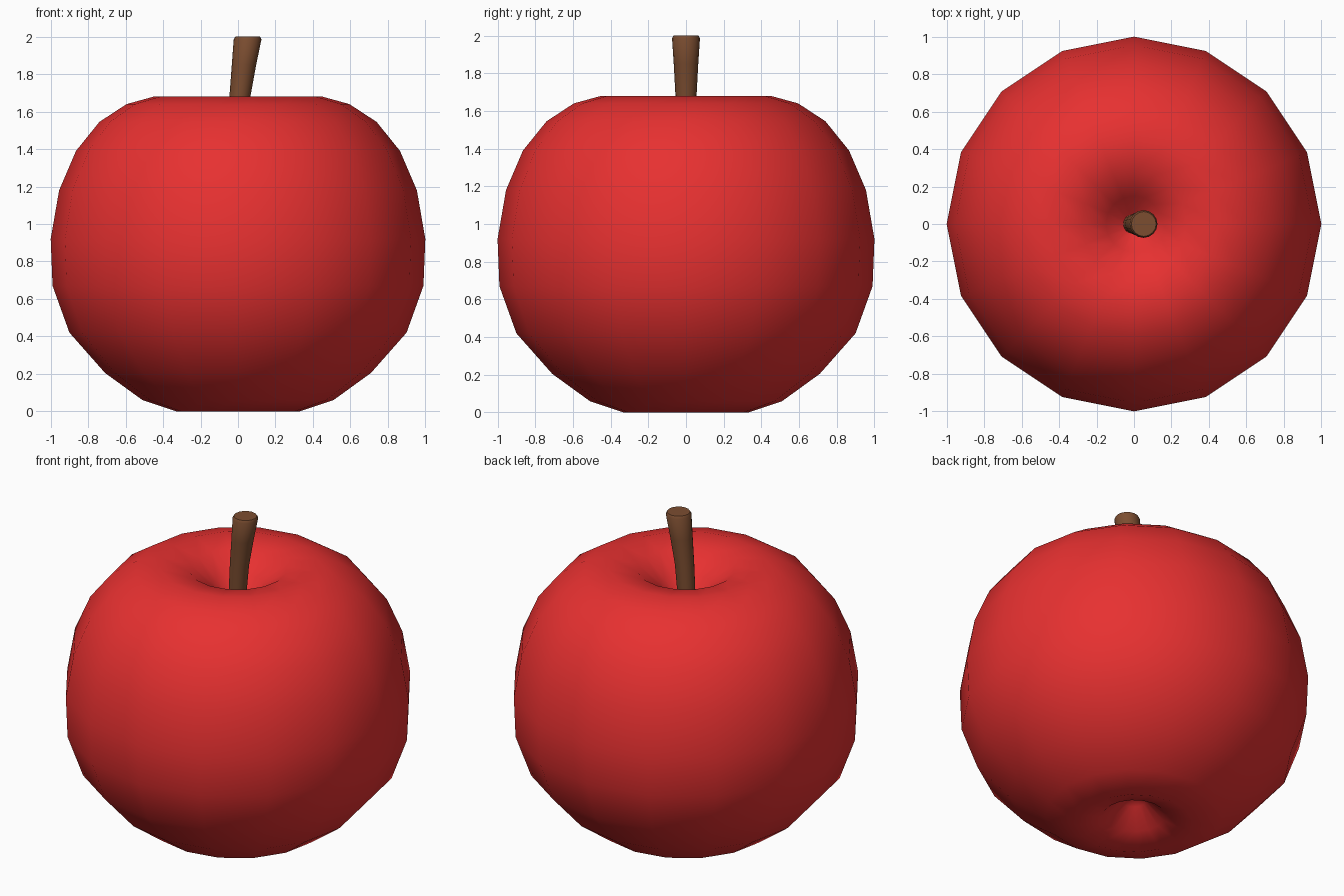
import bpy, bmesh
from math import cos, sin, pi, radians

if "Cube" in bpy.data.objects:
    bpy.data.objects.remove(bpy.data.objects["Cube"])


def material(name, rgb):
    m = bpy.data.materials.new(name)
    m.diffuse_color = (*rgb, 1)
    m.use_nodes = True
    m.node_tree.nodes["Principled BSDF"].inputs["Base Color"].default_value = m.diffuse_color
    return m


def ring_stack(name, rings, sides, mat, angle):
    """Skin rings (x, z, radius) bottom to top; a radius of 0 makes a pole."""
    bm = bmesh.new()
    loops = []
    for x, z, r in rings:
        n = sides if r > 0 else 1
        loops.append([bm.verts.new((x + r * cos(2 * pi * i / sides),
                                    r * sin(2 * pi * i / sides), z)) for i in range(n)])
    for a, b in zip(loops, loops[1:]):
        for i in range(sides):
            j = (i + 1) % sides
            if len(a) == 1:
                bm.faces.new((a[0], b[j], b[i]))
            elif len(b) == 1:
                bm.faces.new((a[i], a[j], b[0]))
            else:
                bm.faces.new((a[i], a[j], b[j], b[i]))
    for end in (loops[0], loops[-1]):
        if len(end) > 1:
            bm.faces.new(end)
    bmesh.ops.recalc_face_normals(bm, faces=bm.faces)
    me = bpy.data.meshes.new(name)
    bm.to_mesh(me)
    bm.free()
    me.materials.append(mat)
    ob = bpy.data.objects.new(name, me)
    bpy.context.collection.objects.link(ob)
    bpy.context.view_layer.objects.active = ob
    ob.select_set(True)
    bpy.ops.object.shade_smooth_by_angle(angle=radians(angle))
    ob.select_set(False)
    return ob


# Fruit body: lathe profile (radius, z) from bottom dimple to stem hollow
profile = [(0, 0.19), (0.07, 0.15), (0.18, 0.05), (0.33, 0.0), (0.51, 0.06),
           (0.71, 0.205), (0.9, 0.42), (0.99, 0.67), (1.0, 0.92), (0.955, 1.18),
           (0.865, 1.39), (0.74, 1.545), (0.595, 1.64), (0.45, 1.68),
           (0.28, 1.65), (0.15, 1.55), (0.06, 1.45), (0, 1.42)]
ring_stack("apple_body", [(0, z, r) for r, z in profile], 16,
           material("red_skin", (0.8, 0.03, 0.03)), 180)

# Stem: leaning, widening upward, slightly softened rim
ring_stack("stem", [(-0.01, 1.40, 0.05), (0.01, 1.68, 0.056), (0.032, 1.85, 0.065),
                    (0.051, 1.985, 0.074), (0.052, 2.0, 0.066)], 16,
           material("brown_stem", (0.2, 0.075, 0.03)), 40)
